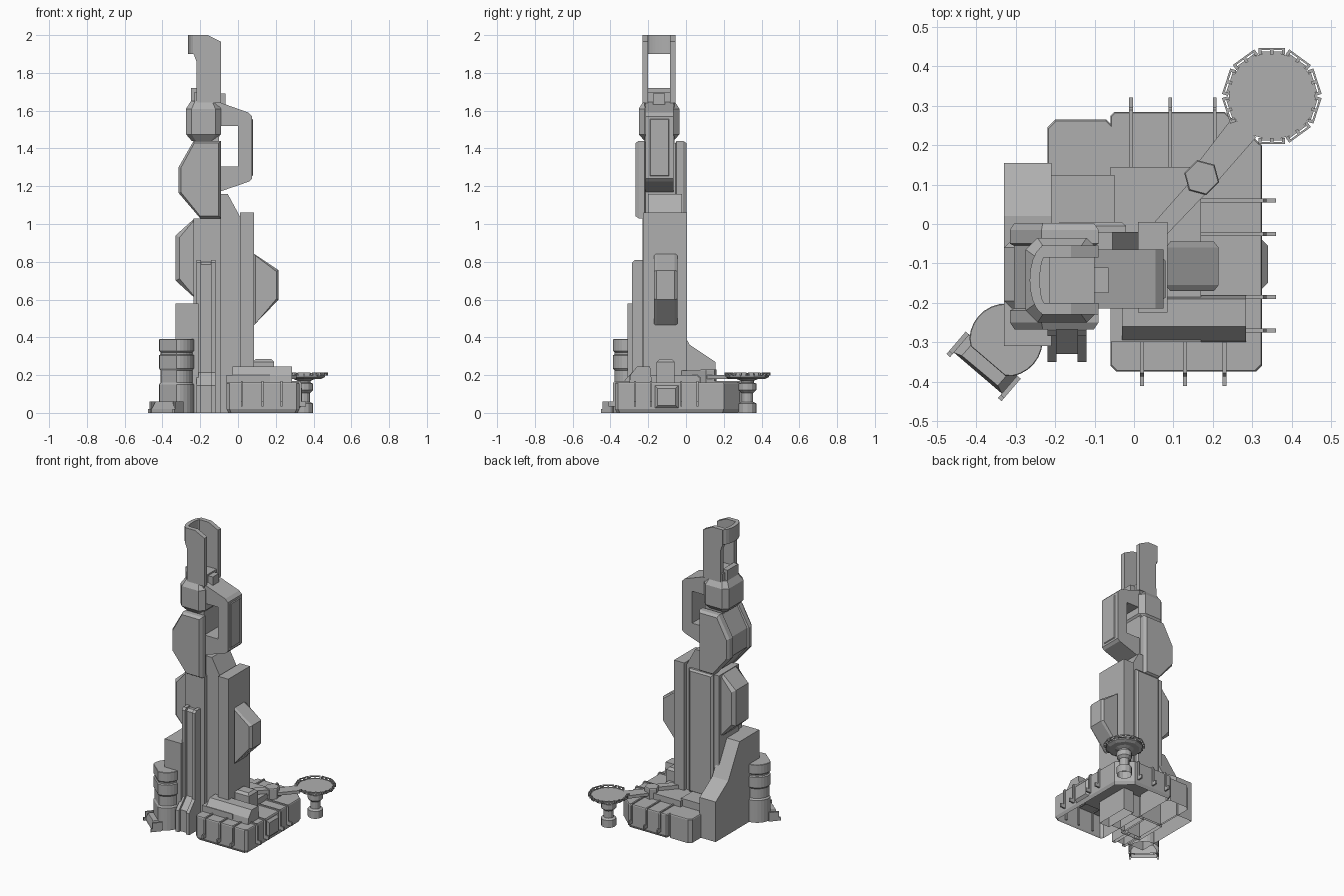
import bpy, bmesh, math

if "Cube" in bpy.data.objects:
    bpy.data.objects.remove(bpy.data.objects["Cube"])

# dark grey used for the whole model
GREY = bpy.data.materials.new("dark_grey")
GREY.diffuse_color = (.43, .43, .43, 1)
GREY.use_nodes = True
GREY.node_tree.nodes["Principled BSDF"].inputs["Base Color"].default_value = GREY.diffuse_color

AX = {'x': lambda p, t: (t, p[0], p[1]),
      'y': lambda p, t: (p[0], t, p[1]),
      'z': lambda p, t: (p[0], p[1], t)}


def loft(name, pts, axis, levels):
    """Stack a profile along an axis; each level is (position, inset)."""
    lo = [min(p[i] for p in pts) for i in (0, 1)]
    hi = [max(p[i] for p in pts) for i in (0, 1)]
    mid = [(a + b) / 2 for a, b in zip(lo, hi)]
    size = [b - a for a, b in zip(lo, hi)]
    bm = bmesh.new()
    rings = []
    for pos, inset in levels:
        ring = []
        for p in pts:
            q = [mid[i] + (p[i] - mid[i]) * (size[i] - 2 * inset) / size[i] for i in (0, 1)]
            ring.append(bm.verts.new(AX[axis](q, pos)))
        rings.append(ring)
    n = len(pts)
    for a, b in zip(rings, rings[1:]):
        for i in range(n):
            bm.faces.new((a[i], a[(i + 1) % n], b[(i + 1) % n], b[i]))
    bm.faces.new(rings[0])
    bm.faces.new(rings[-1])
    bmesh.ops.recalc_face_normals(bm, faces=bm.faces)
    # the shells are open underneath
    under = [f for f in bm.faces if all(v.co.z < 0.001 for v in f.verts)]
    bmesh.ops.delete(bm, geom=under, context='FACES')
    me = bpy.data.meshes.new(name)
    bm.to_mesh(me)
    bm.free()
    me.materials.append(GREY)
    ob = bpy.data.objects.new(name, me)
    bpy.context.collection.objects.link(ob)
    return ob


def prism(name, pts, axis, a, b):
    return loft(name, pts, axis, [(a, 0), (b, 0)])


def rect(x0, x1, y0, y1, c=0.0):
    if c == 0:
        return [(x0, y0), (x1, y0), (x1, y1), (x0, y1)]
    return [(x0 + c, y0), (x1 - c, y0), (x1, y0 + c), (x1, y1 - c),
            (x1 - c, y1), (x0 + c, y1), (x0, y1 - c), (x0, y0 + c)]


def box(name, x, y, z, c=0.0):
    return prism(name, rect(*x, *y, c), 'z', *z)


def ngon(cx, cy, r, n, off=0.0):
    return [(cx + r * math.cos(off + math.tau * i / n),
             cy + r * math.sin(off + math.tau * i / n)) for i in range(n)]


# --- podium and its roof tiers
loft("podium", [(-.06, -.36), (-.045, -.375), (.31, -.375), (.325, -.36), (.325, .2),
                (.23, .285), (-.05, .285), (-.06, .275)], 'z',
     [(0, .01), (.02, 0), (.155, 0), (.16, .003)])
loft("rear_annex", [(-.22, 0), (-.05, 0), (-.05, .245), (-.07, .265), (-.2, .265), (-.22, .245)],
     'z', [(0, 0), (.155, 0), (.16, .003)])
box("roof_tier", (-.06, .17), (-.3, .145), (.15, .2))
box("rear_roof_tier", (-.22, -.05), (-.05, .125), (.15, .21))
prism("front_roof_vault", [(-.3, .155), (-.295, .2), (-.26, .245), (-.19, .245), (-.18, .155)],
      'x', -.03, .285)
loft("side_roof_block", rect(.08, .19, -.155, -.06), 'z', [(.15, 0), (.27, 0), (.285, .015)])
loft("side_door", rect(-.17, -.035, .02, .15), 'x', [(.32, 0), (.34, .02)])

# --- ribs wrapping the podium, with feet sticking out
def rib(name, t, axis, edge, inner, sign):
    e = edge
    o = lambda d: e + sign * d
    prof = [(inner, .155), (inner, .168), (o(.004), .168), (o(.012), .155), (o(.012), .06),
            (o(.036), .06), (o(.036), .035), (o(-.01), .035), (o(-.01), .155)]
    prism(name, prof, axis, t - .005, t + .005)

for i, x in enumerate((.02, .13, .23)):
    rib(f"front_rib_{i}", x, 'x', -.375, -.3, -1)
for i, x in enumerate((-.008, .092, .205)):
    rib(f"back_rib_{i}", x, 'x', .285, .145, 1)
for i, y in enumerate((.06, -.025, -.185, -.27)):
    rib(f"side_rib_{i}", y, 'y', .325, .17, 1)

# --- landing pad on its stem, with tilted rail segments
PX, PY = .35, .325
loft("pad_stem", ngon(PX, PY, .047, 12), 'z',
     [(0, 0), (.05, 0), (.058, .016), (.105, .016), (.12, 0), (.155, 0), (.16, .012),
      (.17, .012), (.19, -.035)])
loft("pad_deck", ngon(PX, PY, .115, 10, math.pi / 10), 'z', [(.18, .02), (.19, 0), (.2, 0)])
for i in range(10):
    a = math.tau * (i + .5) / 10
    if 3.6 < a < 4.2:
        continue
    def rail_pt(r, s):
        return (PX + r * math.cos(a) - s * math.sin(a), PY + r * math.sin(a) + s * math.cos(a))
    for k, (r0, r1, z0) in enumerate(((.108, .113, .197), (.117, .122, .208))):
        prism(f"pad_rail_{i}_{k}", [rail_pt(r0, -.034), rail_pt(r1, -.034),
                                    rail_pt(r1, .034), rail_pt(r0, .034)], 'z', z0, z0 + .006)
    for k, s in enumerate((-.03, 0, .03)):
        prism(f"pad_post_{i}_{k}", [rail_pt(.106, s - .004), rail_pt(.122, s - .004),
                                    rail_pt(.122, s + .004), rail_pt(.106, s + .004)],
              'z', .197, .212)

# --- diagonal bridge to the pad
prism("bridge_inner", [(.03, -.02), (.08, -.03), (.19, .085), (.145, .11)], 'z', .19, .225)
loft("bridge_joint", ngon(.172, .118, .046, 6, math.pi / 4), 'z', [(.16, 0), (.225, 0), (.23, .003)])
prism("bridge_outer", [(.15, .14), (.205, .1), (.31, .22), (.25, .27)], 'z', .18, .2)

# --- stepped block on the left
prism("left_buttress", [(-.31, 0), (-.31, .58), (-.1, .58), (.02, .36), (.155, .27), (.155, 0)],
      'x', -.33, -.21)

# --- round tower with grooves, flattened toward the ramp
CX, CY = -.325, -.295
D, S = (-.65, -.76), (.76, -.65)
def ramp_pt(d, s):
    return (CX + D[0] * d + S[0] * s, CY + D[1] * d + S[1] * s)
round_pts = []
for i in range(28):
    a = math.tau * i / 28
    round_pts.append(ramp_pt(min(.07, .093 * math.cos(a)), .093 * math.sin(a)))
loft("round_tower", round_pts, 'z',
     [(0, 0), (.15, 0), (.16, .008), (.225, .008), (.235, 0), (.305, 0), (.31, .008),
      (.32, .008), (.328, 0), (.388, 0), (.39, .002)])
loft("ramp", [ramp_pt(.05, -.08), ramp_pt(.11, -.08), ramp_pt(.11, .08), ramp_pt(.05, .08)],
     'z', [(0, 0), (.02, 0), (.06, .02)])
for side in (-1, 1):
    s0, s1 = side * .08, side * .092
    prism(f"ramp_rail_{side + 1}", [ramp_pt(.05, s0), ramp_pt(.125, s0), ramp_pt(.125, s1),
                                    ramp_pt(.05, s1)], 'z', 0, .02)
    prism(f"ramp_fin_{side + 1}", [ramp_pt(.05, s0), ramp_pt(.115, s0), ramp_pt(.115, s1),
                                   ramp_pt(.05, s1)], 'z', .02, .06)

# --- main shaft
box("shaft_core", (-.235, -.09), (-.23, -.015), (0, 1.03))
loft("shaft_back_panel", rect(-.2, -.02, .2, 1.03), 'y', [(-.02, 0), (-.005, 0), (.005, .012)])
prism("shaft_wedge", [(-.1, 0), (.01, 0), (.01, 1.04), (-.055, 1.16), (-.1, 1.16)], 'y', -.2, -.02)
box("shaft_right_slab", (.01, .085), (-.225, .005), (0, 1.06))
# right bulge, chamfered along its edges
loft("shaft_right_bulge", [(.08, .46), (.215, .6), (.215, .755), (.08, .845)], 'y',
     [(-.17, .012), (-.155, 0), (-.06, 0), (-.045, .012)])
loft("shaft_left_pod", [(-.22, .6), (-.33, .7), (-.33, .94), (-.23, 1.03), (-.2, 1.03), (-.2, .6)],
     'y', [(-.215, .02), (-.195, 0), (-.06, 0), (-.04, .02)])

# --- front pilaster with two side rails
def pilaster(name, x0, x1, d, top):
    prism(name, [(-.2, 0), (-.345 + d, 0), (-.345 + d, .145), (-.28 + d, .215),
                 (-.28 + d, top - .015), (-.265 + d, top), (-.2, top)], 'x', x0, x1)
pilaster("pilaster_rail_left", -.22, -.197, -.005, .81)
pilaster("pilaster_rail_right", -.143, -.12, -.005, .81)
pilaster("pilaster_panel", -.2, -.14, .015, .8)

# --- hexagonal head section
HEX = [(-.2, 1.03), (-.315, 1.165), (-.315, 1.3), (-.235, 1.44), (-.09, 1.44), (-.09, 1.03)]
loft("head_hex", HEX, 'y', [(-.268, .012), (-.25, 0), (-.22, 0), (-.215, .01), (-.055, .01),
                            (-.05, 0), (-.015, 0), (.003, .012)])

# --- collar block above
box("neck", (-.23, -.1), (-.22, -.06), (1.4, 1.7))
loft("collar", rect(-.275, -.09, -.25, -.035, .03), 'z',
     [(1.44, .03), (1.475, 0), (1.61, 0), (1.65, .025)])
box("collar_rear_slab", (-.25, -.215), (-.2, -.085), (1.6, 1.72))
box("collar_front_slab", (-.1, -.065), (-.175, -.11), (1.6, 1.69))

# --- side handle ring, made of three limbs
for nm, prof in (("handle_top", [(-.1, 1.52), (-.1, 1.645), (.055, 1.59), (.075, 1.57), (.075, 1.52)]),
                 ("handle_grip", [(0, 1.305), (0, 1.52), (.075, 1.52), (.075, 1.305)]),
                 ("handle_bottom", [(-.1, 1.17), (-.1, 1.305), (.075, 1.305), (.075, 1.24), (.06, 1.225)])):
    prism(nm, prof, 'y', -.215, -.065)
loft("handle_face", rect(-.195, -.085, 1.25, 1.56), 'x', [(.07, 0), (.08, .008)])

# --- crown: two side walls and a rounded rear hood
WALL = [(-.22, 1.64), (-.22, 1.86), (-.235, 1.9), (-.235, 2), (-.16, 2), (-.09, 1.965), (-.09, 1.64)]
prism("crown_wall_front", WALL, 'y', -.23, -.2)
prism("crown_wall_back", WALL, 'y', -.085, -.055)
arc = [(math.cos(t), math.sin(t)) for t in [math.pi / 2 + math.pi * i / 10 for i in range(11)]]
hood = [(-.225 + .04 * c, -.1425 + .0875 * s) for c, s in arc]
hood += [(-.225 + .014 * c, -.1425 + .06 * s) for c, s in reversed(arc)]
prism("crown_hood", hood, 'z', 1.9, 2)
